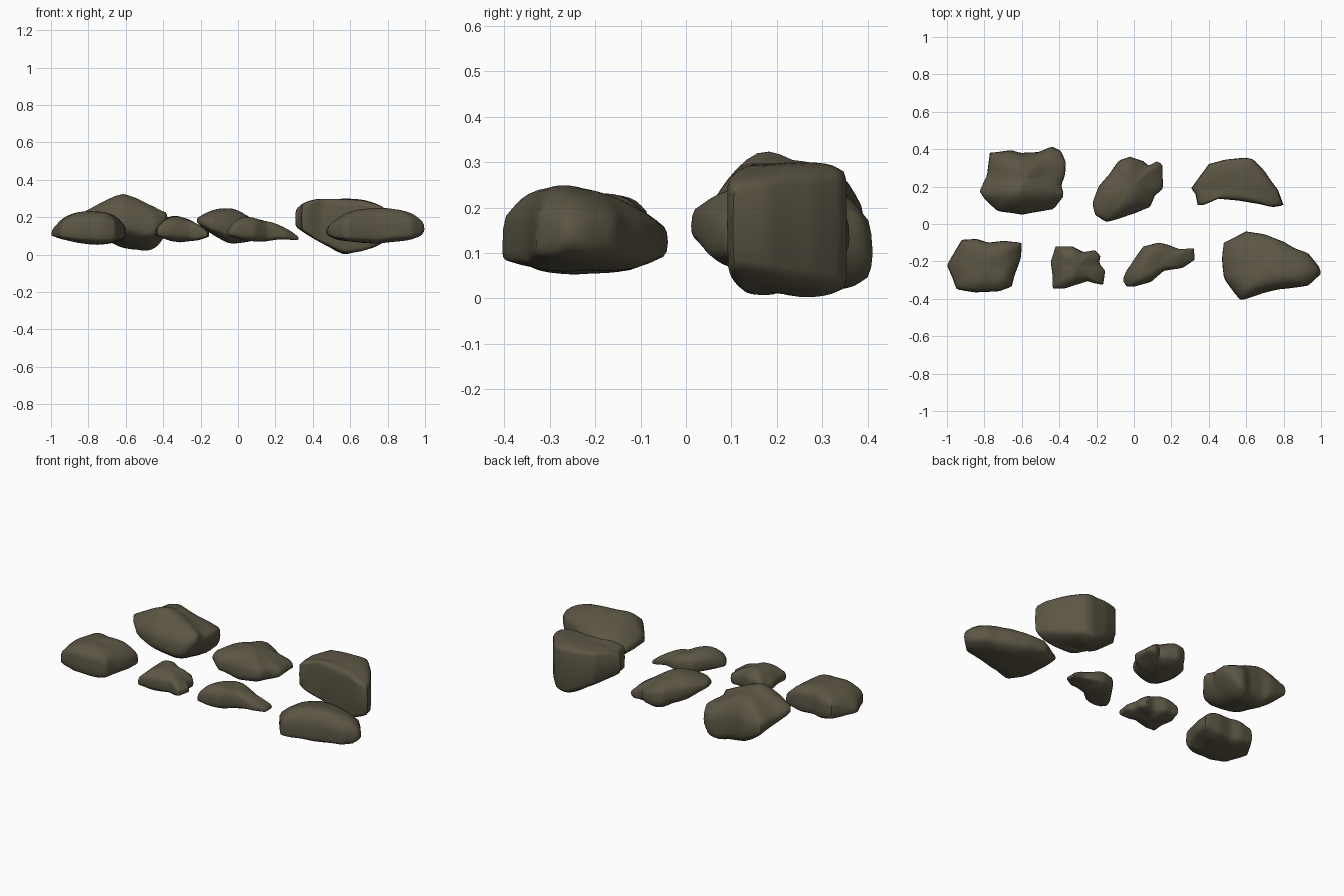
import bpy, bmesh, math
from mathutils import Vector, noise

if "Cube" in bpy.data.objects:
    bpy.data.objects.remove(bpy.data.objects["Cube"])

stone = bpy.data.materials.new("olive_stone")
stone.diffuse_color = (0.105, 0.092, 0.058, 1)
stone.use_nodes = True
stone.node_tree.nodes["Principled BSDF"].inputs["Base Color"].default_value = stone.diffuse_color
SEG, RINGS = 64, 10


def interp(pts, x):
    """Height of a profile of (x, z) points at x."""
    if x <= pts[0][0]:
        return pts[0][1]
    for (x0, z0), (x1, z1) in zip(pts, pts[1:]):
        if x <= x1:
            return z0 + (z1 - z0) * (x - x0) / (x1 - x0)
    return pts[-1][1]


def resample(outline, n):
    """Evenly spaced points along a closed plan outline."""
    pts = [Vector(p) for p in outline]
    lens = [(pts[(i + 1) % len(pts)] - p).length for i, p in enumerate(pts)]
    out = []
    for k in range(n):
        d, i = sum(lens) * k / n, 0
        while d > lens[i] and i < len(lens) - 1:
            d -= lens[i]
            i += 1
        out.append(pts[i].lerp(pts[(i + 1) % len(pts)], d / lens[i]))
    return out


def rock(name, outline, top, bottom, rim=0.4, power=3.5, tilt=0.0, base_tilt=0.0,
         rim_tilt=0.0, rough=0.012, ridge=((0, 0),)):
    """Rock from a plan outline and upper and lower height profiles.
    The tilts slope the top, base and widest line along y; ridge offsets the top along y."""
    loop = resample(outline, SEG)
    c = sum(loop, Vector((0, 0))) / SEG
    bm = bmesh.new()

    def vert(p, r, side):
        dy = p.y - c.y
        zt = interp(top, p.x) + tilt * dy + interp(ridge, p.y)
        zb = interp(bottom, p.x) + base_tilt * dy
        zm = zb + (zt - zb) * min(.85, max(.15, rim + rim_tilt * dy))
        f = (1 - r ** power) ** (1 / power)
        co = Vector((p.x, p.y, zm + ((zt if side > 0 else zb) - zm) * f))
        # broad dents, kept away from the plan outline
        dent = noise.noise(co * 9) + 0.5 * noise.noise(co * 20)
        co.z += side * rough * dent * f
        co.xy += (p - c) * rough * noise.noise(co * 14 + Vector((7, 3, 1)))
        return bm.verts.new(co)

    # rings run from the top centre over the rim to the bottom centre
    rings = []
    for k in range(1, 2 * RINGS):
        r = min(1.0, math.sin(math.pi * k / (2 * RINGS)))
        rings.append([vert(c.lerp(p, r), r, 1 if k <= RINGS else -1) for p in loop])
    for ra, rb in zip(rings, rings[1:]):
        for i in range(SEG):
            j = (i + 1) % SEG
            bm.faces.new((ra[i], ra[j], rb[j], rb[i]))
    for ring, side in ((rings[0], 1), (rings[-1], -1)):
        pole = vert(c, 0, side)
        for i in range(SEG):
            bm.faces.new((ring[i], ring[(i + 1) % SEG], pole))
    # soften the faces but keep the outline crisp
    inner = [v for k, ring in enumerate(rings) if abs(k + 1 - RINGS) > 2 for v in ring]
    for _ in range(5):
        bmesh.ops.smooth_vert(bm, verts=inner, factor=0.5,
                              use_axis_x=True, use_axis_y=True, use_axis_z=True)
    bmesh.ops.recalc_face_normals(bm, faces=bm.faces[:])
    mesh = bpy.data.meshes.new(name)
    bm.to_mesh(mesh)
    bm.free()
    mesh.materials.append(stone)
    obj = bpy.data.objects.new(name, mesh)
    bpy.context.collection.objects.link(obj)
    bpy.context.view_layer.objects.active = obj
    obj.select_set(True)
    bpy.ops.object.shade_smooth_by_angle(angle=math.radians(50))
    obj.select_set(False)


# back row, left to right
rock("tall_rock",
     [(-.77, .38), (-.65, .395), (-.61, .38), (-.51, .385), (-.44, .415), (-.39, .39),
      (-.365, .33), (-.37, .26), (-.39, .21), (-.375, .15), (-.43, .08), (-.6, .05),
      (-.73, .07), (-.8, .135), (-.825, .175), (-.785, .26)],
     [(-.82, .26), (-.7, .31), (-.62, .335), (-.56, .32), (-.49, .285), (-.38, .275)],
     [(-.82, .17), (-.74, .11), (-.68, .075), (-.63, .05), (-.48, .025), (-.42, .05),
      (-.37, .14)],
     power=2.8, base_tilt=-.22, rough=.012,
     ridge=[(.05, -.06), (.1, -.03), (.16, 0), (.25, -.025), (.4, -.04)])
rock("rough_rock",
     [(-.02, .36), (.05, .335), (.08, .31), (.12, .335), (.15, .32), (.155, .19),
      (.11, .15), (.085, .09), (.01, .06), (-.06, .035), (-.15, .01), (-.21, .05),
      (-.225, .11), (-.19, .2), (-.13, .27), (-.08, .34)],
     [(-.22, .215), (-.17, .24), (-.07, .25), (0, .235), (.08, .195), (.15, .165)],
     [(-.22, .16), (-.15, .11), (-.05, .065), (.05, .065), (.15, .09)],
     rim=.38, power=2.8, rough=.014)
rock("slab_rock",
     [(.4, .32), (.49, .345), (.6, .355), (.64, .345), (.7, .28), (.73, .235),
      (.77, .18), (.8, .1), (.74, .09), (.68, .105), (.56, .125), (.45, .135),
      (.37, .1), (.34, .1), (.33, .16), (.305, .19)],
     [(.31, .25), (.34, .28), (.41, .3), (.65, .295), (.77, .27), (.8, .25)],
     [(.31, .14), (.42, .08), (.51, .03), (.57, .0), (.68, .02), (.8, .06)],
     rim=.5, power=8, rough=.008)

# front row, left to right
rock("block_rock",
     [(-.92, -.085), (-.84, -.08), (-.78, -.1), (-.7, -.09), (-.6, -.1), (-.605, -.18),
      (-.64, -.28), (-.655, -.335), (-.72, -.36), (-.85, -.365), (-.95, -.35),
      (-.97, -.29), (-1, -.22), (-.96, -.15)],
     [(-1, .14), (-.94, .2), (-.86, .23), (-.69, .23), (-.6, .18)],
     [(-1, .09), (-.85, .06), (-.7, .055), (-.6, .075)],
     rim=.36, power=4, rough=.008)
rock("small_rock",
     [(-.42, -.12), (-.33, -.12), (-.27, -.15), (-.21, -.14), (-.18, -.17), (-.185, -.21),
      (-.155, -.25), (-.165, -.325), (-.2, -.32), (-.25, -.305), (-.31, -.325),
      (-.37, -.345), (-.435, -.345), (-.435, -.28), (-.445, -.2)],
     [(-.44, .17), (-.38, .205), (-.32, .205), (-.24, .18), (-.16, .15)],
     [(-.44, .085), (-.3, .07), (-.16, .08)],
     power=3, rough=.012)
rock("wedge_rock",
     [(.05, -.12), (.13, -.1), (.18, -.11), (.24, -.135), (.32, -.13), (.325, -.19),
      (.26, -.235), (.16, -.25), (.09, -.31), (0, -.335), (-.04, -.335), (-.06, -.3),
      (-.04, -.25), (0, -.19)],
     [(-.06, .16), (-.02, .2), (.05, .21), (.12, .19), (.22, .16), (.32, .115)],
     [(-.06, .085), (.05, .07), (.2, .08), (.32, .07)],
     rim=.35, power=2.8, rough=.01)
rock("wide_rock",
     [(.54, -.07), (.6, -.04), (.7, -.055), (.8, -.095), (.86, -.13), (.93, -.155),
      (.99, -.23), (1, -.265), (.93, -.33), (.86, -.34), (.77, -.35), (.69, -.37),
      (.57, -.41), (.53, -.36), (.48, -.29), (.47, -.19), (.48, -.1)],
     [(.47, .18), (.55, .22), (.76, .245), (.96, .24), (1, .21)],
     [(.47, .095), (.52, .07), (.75, .058), (.97, .075), (1, .105)],
     rim=.32, power=3, tilt=-.2, rim_tilt=.8, rough=.007)
